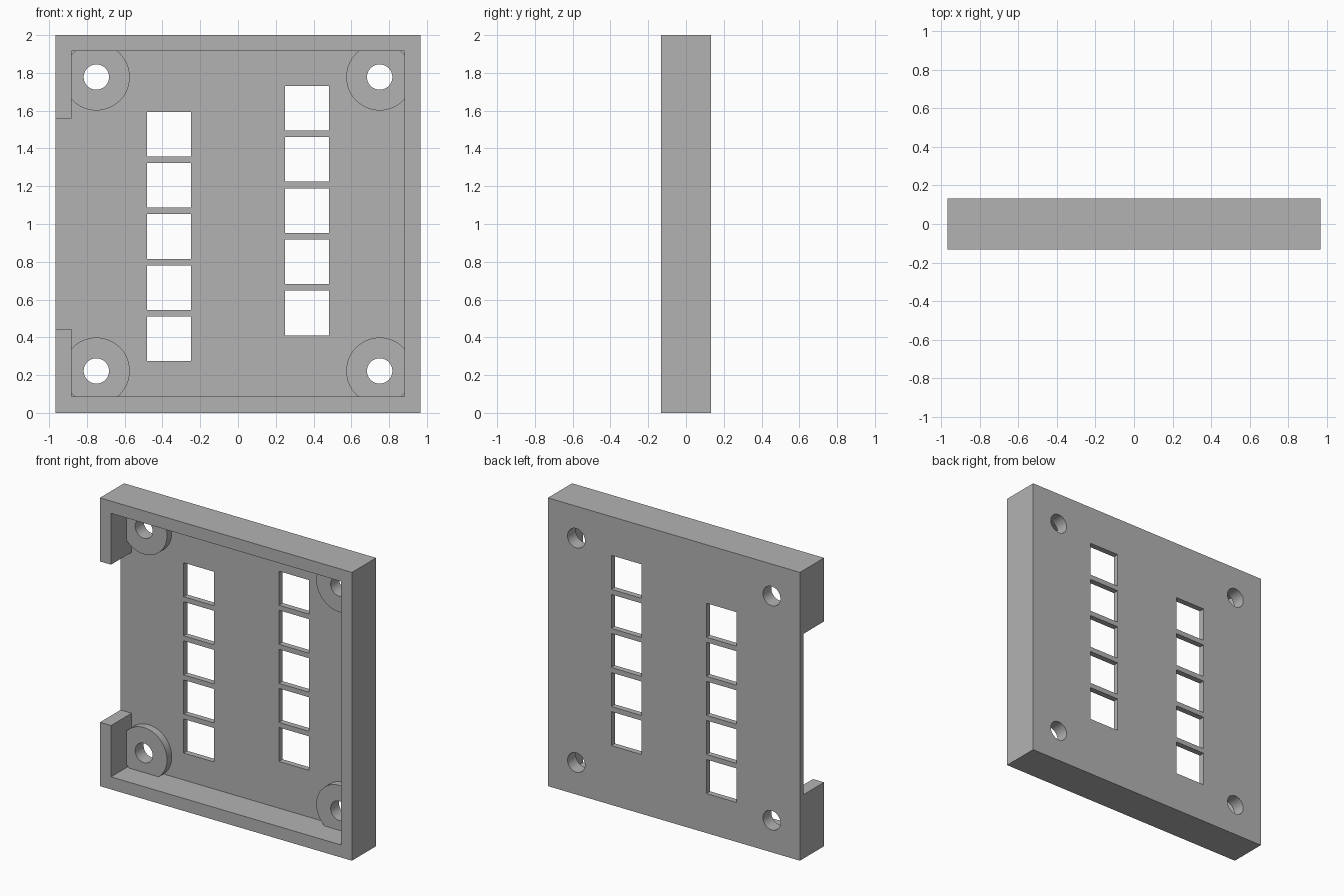
import bpy
import math
from mathutils import Vector

default = bpy.data.objects.get("Cube")
if default:
    bpy.data.objects.remove(default, do_unlink=True)

# Main dimensions
HALF_W, HALF_D, HEIGHT = 0.967, 0.132, 2.0
WALL = 0.085
FLOOR_Y = 0.092      # front face of the back plate
BOSS_Y = 0.04        # front face of the screw bosses
HOLE_X, HOLE_Z = 0.75, 0.222

grey = bpy.data.materials.new("grey_plastic")
grey.use_nodes = True
colour = (0.45, 0.45, 0.45, 1.0)
grey.diffuse_color = colour
grey.node_tree.nodes["Principled BSDF"].inputs["Base Color"].default_value = colour


def box(name, low, high):
    low, high = Vector(low), Vector(high)
    bpy.ops.mesh.primitive_cube_add(size=1, location=(low + high) / 2)
    obj = bpy.context.object
    obj.name = name
    obj.scale = high - low
    bpy.ops.object.transform_apply(location=True, rotation=True, scale=True)
    obj.data.materials.append(grey)
    return obj


def rod(name, radius, x, z, y0, y1):
    bpy.ops.mesh.primitive_cylinder_add(
        vertices=64, radius=radius, depth=y1 - y0,
        location=(x, (y0 + y1) / 2, z), rotation=(math.pi / 2, 0, 0))
    obj = bpy.context.object
    obj.name = name
    bpy.ops.object.transform_apply(location=True, rotation=True, scale=True)
    obj.data.materials.append(grey)
    return obj


def combine(body, tool, operation):
    tool.hide_render = True
    bpy.ops.object.select_all(action='DESELECT')
    bpy.context.view_layer.objects.active = body
    body.select_set(True)
    mod = body.modifiers.new(tool.name, 'BOOLEAN')
    mod.operation = operation
    mod.solver = 'EXACT'
    mod.object = tool
    bpy.ops.object.modifier_apply(modifier=mod.name)
    bpy.data.objects.remove(tool, do_unlink=True)


# Shallow tray, open to the front
cover = box("cover_panel", (-HALF_W, -HALF_D, 0), (HALF_W, HALF_D, HEIGHT))
combine(cover, box("cavity", (WALL - HALF_W, -0.3, WALL + 0.002),
                   (HALF_W - WALL, FLOOR_Y, HEIGHT - WALL)), 'DIFFERENCE')

# Gap in the right side wall
combine(cover, box("side_gap", (-1.1, -0.3, 0.443), (-0.8, FLOOR_Y, 1.559)), 'DIFFERENCE')

# Corner screw bosses with through holes
corners = [(x, z) for x in (-HOLE_X, HOLE_X) for z in (HOLE_Z, HEIGHT - HOLE_Z)]
for x, z in corners:
    combine(cover, rod("boss", 0.177, x, z, BOSS_Y, 0.11), 'UNION')
for x, z in corners:
    combine(cover, rod("screw_hole", 0.067, x, z, -0.3, 0.3), 'DIFFERENCE')

# Two staggered columns of square windows
for x0, z0 in ((-0.481, 0.274), (0.249, 0.411)):
    for i in range(5):
        z = z0 + i * 0.271
        combine(cover, box("window", (x0, -0.3, z), (x0 + 0.232, 0.3, z + 0.236)), 'DIFFERENCE')

# Smooth round walls, sharp edges
bpy.ops.object.select_all(action='DESELECT')
cover.select_set(True)
bpy.context.view_layer.objects.active = cover
bpy.ops.object.shade_smooth_by_angle(angle=math.radians(30))
